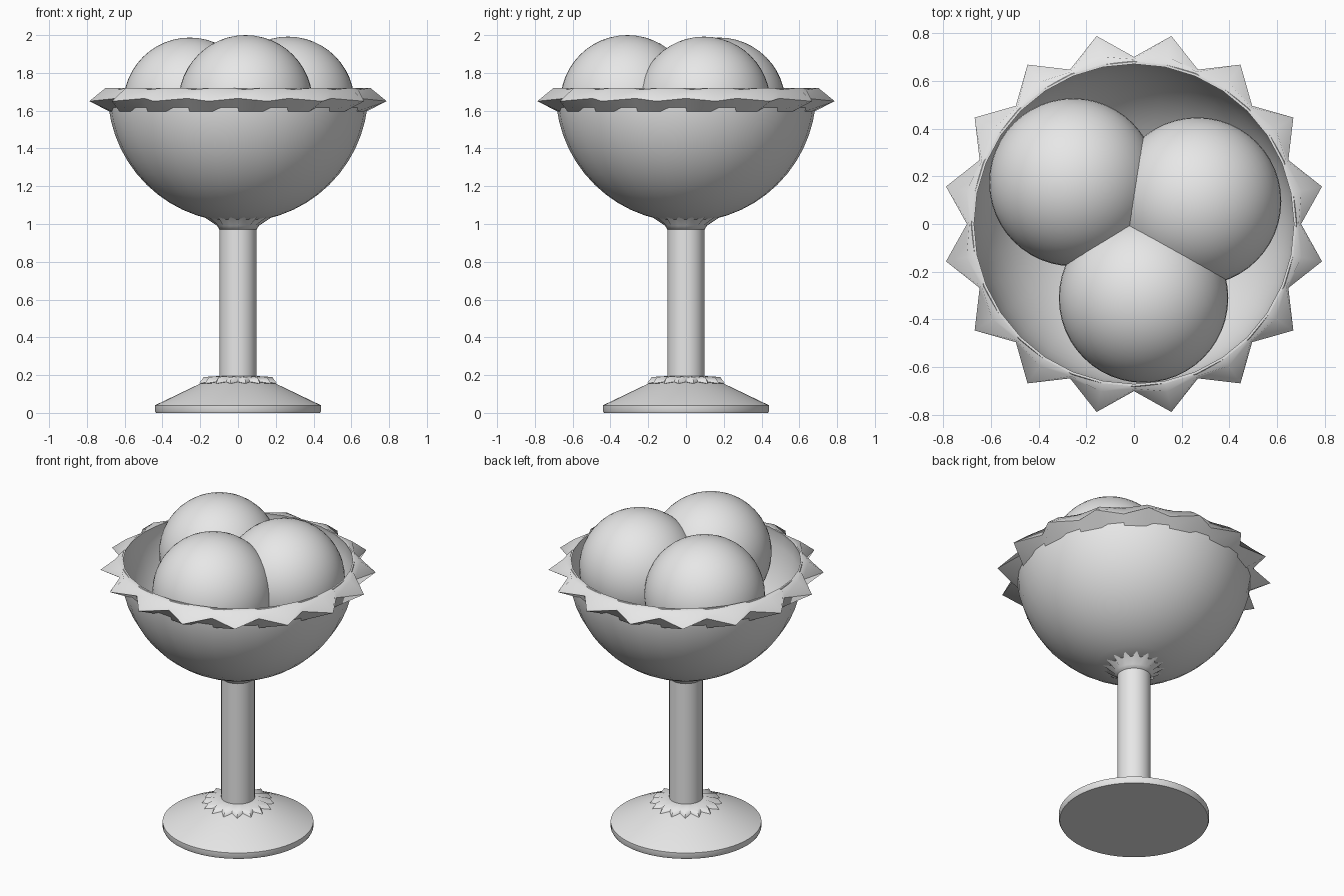
import bpy, bmesh, math

if "Cube" in bpy.data.objects:
    bpy.data.objects.remove(bpy.data.objects["Cube"])

grey = bpy.data.materials.new("plain grey")
grey.diffuse_color = (0.8, 0.8, 0.8, 1)
grey.use_nodes = True
grey.node_tree.nodes["Principled BSDF"].inputs["Base Color"].default_value = grey.diffuse_color
SEG = 32


def finish(obj, angle):
    obj.data.materials.append(grey)
    bpy.ops.object.select_all(action='DESELECT')
    obj.select_set(True)
    bpy.context.view_layer.objects.active = obj
    bpy.ops.object.shade_smooth_by_angle(angle=math.radians(angle))


def lathe(name, rows, seg=SEG, angle=35, closed=False):
    """Spin rows (tip radius, valley radius, tip z, valley z); odd columns are tips."""
    bm = bmesh.new()
    rings = []
    for rt, rv, zt, zv in rows:
        ring = []
        for i in range(seg):
            a = 2 * math.pi * i / seg
            r, z = (rt, zt) if i % 2 else (rv, zv)
            ring.append(bm.verts.new((r * math.cos(a), r * math.sin(a), z)))
        rings.append(ring)
    pairs = list(zip(rings, rings[1:]))
    if closed:
        pairs.append((rings[-1], rings[0]))
    for lo, hi in pairs:
        for i in range(seg):
            j = (i + 1) % seg
            bm.faces.new((lo[i], lo[j], hi[j], hi[i]))
    if not closed:
        bm.faces.new(rings[0][::-1])
        bm.faces.new(rings[-1])
    bmesh.ops.recalc_face_normals(bm, faces=bm.faces)
    me = bpy.data.meshes.new(name)
    bm.to_mesh(me)
    bm.free()
    obj = bpy.data.objects.new(name, me)
    bpy.context.collection.objects.link(obj)
    finish(obj, angle)


def rnd(r, z):
    return (r, r, z, z)


# foot and stem
lathe("foot", [rnd(.435, 0), rnd(.44, .01), rnd(.44, .04), rnd(.2, .155), rnd(.1, .175)], 64)
lathe("stem", [rnd(.098, .15), rnd(.098, 1.04)])

# pleated collars where the stem meets foot and bowl
lathe("foot_collar", [rnd(.1, .15), (.21, .165, .155, .165),
                      (.185, .145, .19, .185), rnd(.098, .195)], angle=60)
lathe("bowl_collar", [rnd(.098, .97), rnd(.11, .99),
                      (.21, .15, 1.055, 1.04), rnd(.12, 1.07)], angle=60)

# bowl: spherical cup with a thin wall
R, CZ = .69, 1.70
outer = [rnd(R * math.sin(t), CZ - R * math.cos(t))
         for t in [math.radians(12 + 78 * k / 12) for k in range(13)]]
r2 = R - .015
inner = [rnd(r2 * math.sin(t), CZ - r2 * math.cos(t))
         for t in [math.radians(90 - 78 * k / 12) for k in range(13)]]
lathe("bowl", outer + [rnd(.68, 1.72), rnd(.67, 1.72)] + inner, angle=50)

# rim of sixteen points
lathe("pointed_rim", [rnd(.678, 1.595), (.803, .70, 1.65, 1.665),
                      (.715, .69, 1.72, 1.71), rnd(.675, 1.72)], angle=60, closed=True)

# three scoops
for name, loc, r in (("scoop_left", (-.255, .175, 1.635), .352),
                     ("scoop_right", (.265, .095, 1.64), .352),
                     ("scoop_front", (.04, -.31, 1.645), .355)):
    bpy.ops.mesh.primitive_uv_sphere_add(segments=48, ring_count=24, radius=r, location=loc)
    scoop = bpy.context.object
    scoop.name = name
    finish(scoop, 40)
